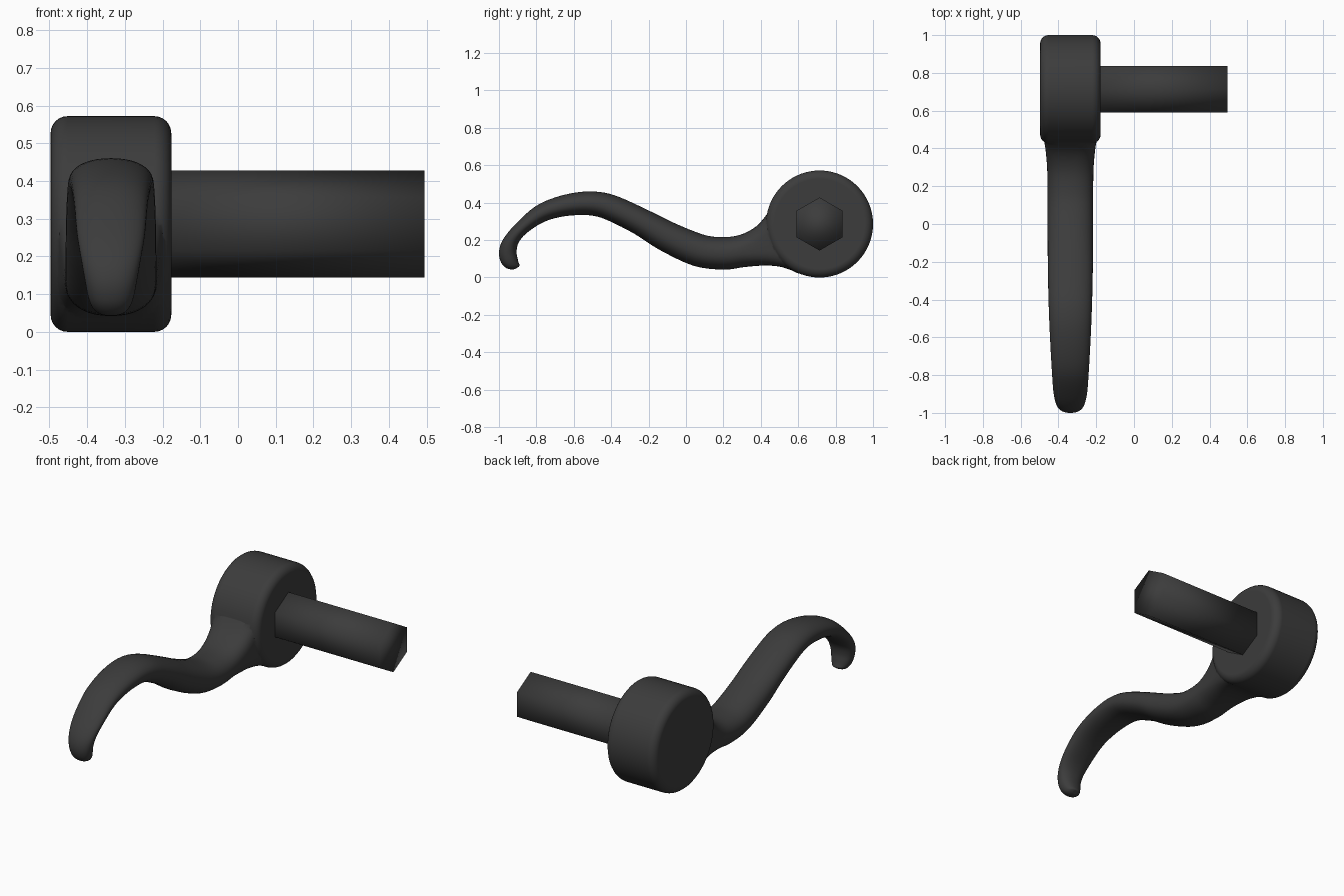
import bpy, bmesh, math
from mathutils import Vector

if "Cube" in bpy.data.objects:
    bpy.data.objects.remove(bpy.data.objects["Cube"])

iron = bpy.data.materials.new("dark_iron")
iron.diffuse_color = (0.045, 0.045, 0.045, 1)
iron.use_nodes = True
iron.node_tree.nodes["Principled BSDF"].inputs["Base Color"].default_value = iron.diffuse_color


def loft(name, rings):
    """Skin a list of equal-sized vertex rings and cap both ends."""
    bm = bmesh.new()
    loops = [[bm.verts.new(p) for p in ring] for ring in rings]
    n = len(loops[0])
    for a, b in zip(loops, loops[1:]):
        for i in range(n):
            j = (i + 1) % n
            bm.faces.new((a[i], a[j], b[j], b[i]))
    bm.faces.new(loops[0])
    bm.faces.new(loops[-1])
    bmesh.ops.recalc_face_normals(bm, faces=bm.faces)
    for f in bm.faces:
        f.smooth = True
    mesh = bpy.data.meshes.new(name)
    bm.to_mesh(mesh)
    bm.free()
    mesh.materials.append(iron)
    obj = bpy.data.objects.new(name, mesh)
    bpy.context.collection.objects.link(obj)
    return obj


CY, CZ = 0.714, 0.286      # hub axis
MID = -0.337               # lever centre in x


def circle(x, r, n):
    return [(x, CY + r * math.sin(2 * math.pi * i / n),
             CZ + r * math.cos(2 * math.pi * i / n)) for i in range(n)]


# Hub: disc with rounded rims
R, HALF, FILLET = 0.286, 0.16, 0.045
arc = [math.pi / 2 * k / 6 for k in range(7)]
left = [(-HALF + FILLET * (1 - math.sin(a)), R - FILLET * (1 - math.cos(a)))
        for a in reversed(arc)]
profile = left + [(-x, r) for x, r in reversed(left)]
hub = loft("handle", [circle(MID + x, r, 72) for x, r in profile])

# Hexagonal shaft
loft("hex_shaft", [circle(-0.19, 0.142, 6), circle(0.494, 0.142, 6)])

# Lever stations: upper y, upper z, lower y, lower z, half width
stations = [
    (0.60, 0.50, 0.70, 0.06, 0.157), (0.535, 0.505, 0.62, 0.02, 0.156),
    (0.50, 0.455, 0.56, 0.04, 0.153), (0.447, 0.36, 0.50, 0.058, 0.144),
    (0.377, 0.275, 0.42, 0.064, 0.132), (0.286, 0.227, 0.313, 0.056, 0.123),
    (0.185, 0.216, 0.20, 0.042, 0.121), (0.09, 0.23, 0.04, 0.063, 0.121),
    (-0.06, 0.29, -0.14, 0.147, 0.12), (-0.195, 0.356, -0.275, 0.233, 0.119),
    (-0.356, 0.43, -0.41, 0.302, 0.116), (-0.46, 0.457, -0.49, 0.329, 0.113),
    (-0.57, 0.457, -0.575, 0.334, 0.109), (-0.70, 0.428, -0.68, 0.322, 0.103),
    (-0.81, 0.377, -0.77, 0.292, 0.097), (-0.917, 0.28, -0.855, 0.235, 0.09),
    (-0.98, 0.20, -0.896, 0.184, 0.079), (-1.0, 0.136, -0.906, 0.136, 0.069),
    (-0.99, 0.083, -0.90, 0.10, 0.06), (-0.965, 0.053, -0.895, 0.08, 0.049),
    (-0.935, 0.043, -0.89, 0.066, 0.034), (-0.912, 0.046, -0.893, 0.058, 0.013),
]


def catmull(p, t):
    a, b, c, d = p
    return 0.5 * (2 * b + (c - a) * t + (2 * a - 5 * b + 4 * c - d) * t * t
                  + (3 * b - a - 3 * c + d) * t ** 3)


def section(s, n=40):
    """Superellipse across the lever, squarer where it meets the hub."""
    upper, lower = Vector((MID, s[0], s[1])), Vector((MID, s[2], s[3]))
    centre, rise = (upper + lower) / 2, (upper - lower) / 2
    power = 2.2 + 3 * min(1, max(0, (s[4] - 0.121) / 0.034))
    ring = []
    for i in range(n):
        a = 2 * math.pi * i / n
        c, d = [math.copysign(abs(v) ** (2 / power), v)
                for v in (math.cos(a), math.sin(a))]
        ring.append(centre + Vector((s[4] * c, 0, 0)) + rise * d)
    return ring


rings = []
last = len(stations) - 1
for i in range(last):
    quad = [stations[min(last, max(0, i + k))] for k in (-1, 0, 1, 2)]
    for t in (0, 0.25, 0.5, 0.75):
        rings.append(section([catmull(p, t) for p in zip(*quad)]))
rings.append(section(stations[-1]))
lever = loft("lever", rings)

# Fuse the lever into the hub
mod = hub.modifiers.new("fuse", 'BOOLEAN')
mod.operation = 'UNION'
mod.solver = 'EXACT'
mod.object = lever
bpy.ops.object.select_all(action='DESELECT')
bpy.context.view_layer.objects.active = hub
hub.select_set(True)
bpy.ops.object.modifier_apply(modifier="fuse")
bpy.data.objects.remove(lever)
bpy.ops.object.shade_smooth_by_angle(angle=math.radians(50))
hub.modifiers.new("clean_shading", 'WEIGHTED_NORMAL').keep_sharp = True
